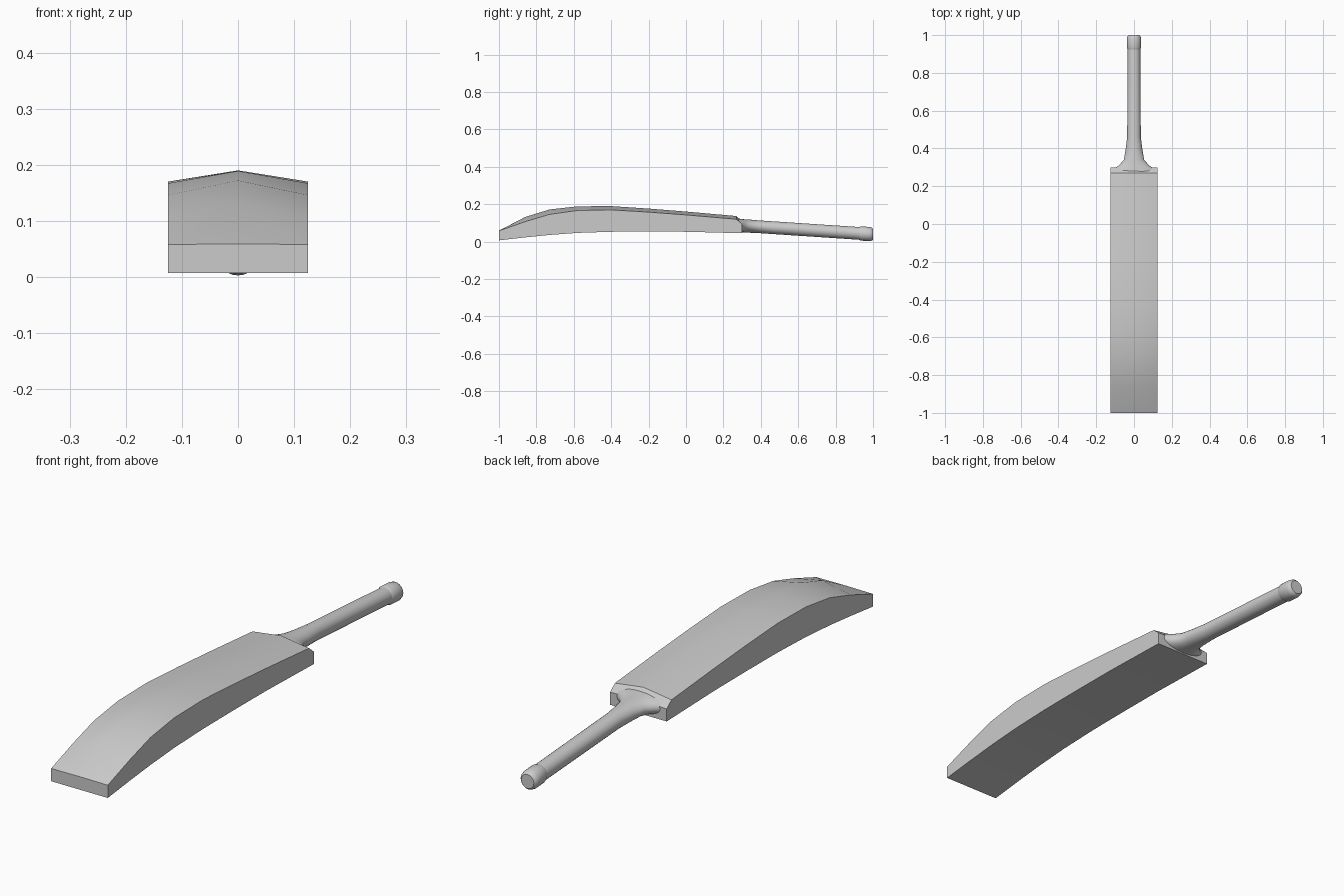
import bpy, bmesh, math

if "Cube" in bpy.data.objects:
    bpy.data.objects.remove(bpy.data.objects["Cube"])

grey = bpy.data.materials.new("light grey")
grey.use_nodes = True
colour = (0.6, 0.6, 0.6, 1)
grey.diffuse_color = colour
grey.node_tree.nodes["Principled BSDF"].inputs["Base Color"].default_value = colour


def loft(name, rings, angle):
    """Skin matching rings of points and cap both ends."""
    bm = bmesh.new()
    loops = [[bm.verts.new(p) for p in ring] for ring in rings]
    for a, b in zip(loops, loops[1:]):
        for i in range(len(a)):
            j = (i + 1) % len(a)
            bm.faces.new((a[i], a[j], b[j], b[i]))
    bm.faces.new(loops[0])
    bm.faces.new(loops[-1])
    bmesh.ops.recalc_face_normals(bm, faces=bm.faces)
    mesh = bpy.data.meshes.new(name)
    bm.to_mesh(mesh)
    bm.free()
    mesh.materials.append(grey)
    obj = bpy.data.objects.new(name, mesh)
    bpy.context.collection.objects.link(obj)
    bpy.ops.object.select_all(action='DESELECT')
    obj.select_set(True)
    bpy.context.view_layer.objects.active = obj
    bpy.ops.object.shade_smooth_by_angle(angle=math.radians(angle))
    return obj


# Blade: flat striking face below, ridged back above (y, bottom, edge, ridge)
HALF = 0.125
blade_stations = [
    (-1.0, 0.007, 0.058, 0.059), (-0.86, 0.023, 0.107, 0.132),
    (-0.73, 0.036, 0.146, 0.172), (-0.58, 0.047, 0.167, 0.189),
    (-0.4, 0.053, 0.170, 0.190), (-0.2, 0.054, 0.158, 0.177),
    (0.0, 0.053, 0.143, 0.161), (0.27, 0.046, 0.120, 0.137),
    (0.30, 0.045, 0.095, 0.100),
]
loft("blade", [[(-HALF, y, low), (HALF, y, low), (HALF, y, edge),
                (0, y, ridge), (-HALF, y, edge)]
               for y, low, edge, ridge in blade_stations], 30)


def oval(y, z, rx, rz, sides=24):
    return [(rx * math.cos(math.tau * i / sides), y,
             z + rz * math.sin(math.tau * i / sides)) for i in range(sides)]


# Handle: flares into the shoulders and slopes down (y, half width, half height)
handle_stations = [
    (0.26, 0.110, 0.037), (0.295, 0.104, 0.036), (0.31, 0.080, 0.035),
    (0.34, 0.054, 0.035), (0.39, 0.045, 0.034), (0.46, 0.036, 0.034),
    (0.93, 0.034, 0.034),
]


def slope(y):
    return 0.083 - 0.066 * (y - 0.34)


loft("handle", [oval(y, slope(y), rx, rz) for y, rx, rz in handle_stations], 35)

# Grip cap with a rounded end
cap_stations = [(0.925, 0.034), (0.935, 0.038), (0.98, 0.038),
                (0.993, 0.035), (1.0, 0.028)]
loft("grip_cap", [oval(y, slope(y), r, r) for y, r in cap_stations], 40)
